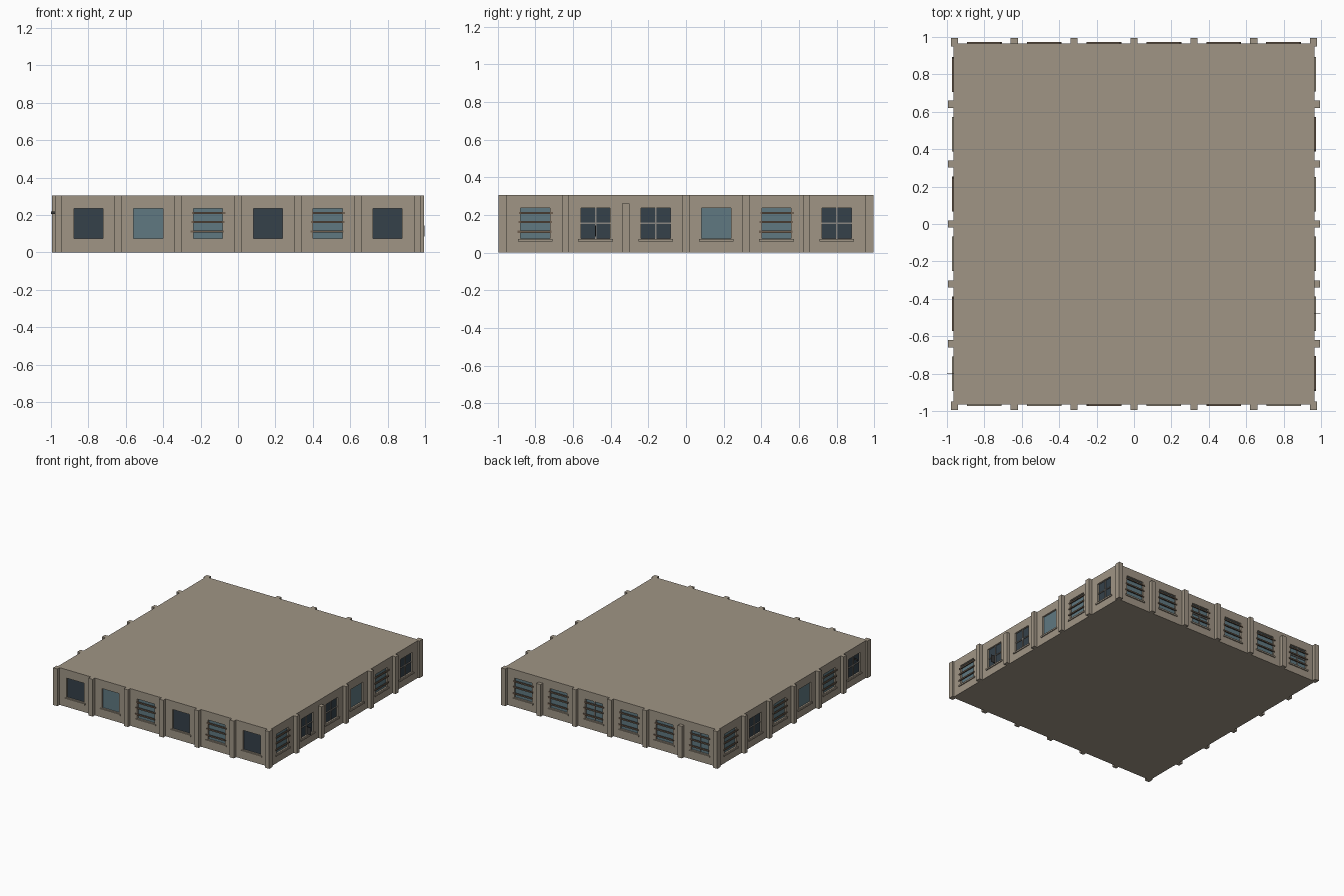
import bpy, bmesh, math
from mathutils import Matrix, Vector

cube = bpy.data.objects.get("Cube")
if cube:
    bpy.data.objects.remove(cube, do_unlink=True)


def material(name, rgb):
    m = bpy.data.materials.new(name)
    m.use_nodes = True
    m.diffuse_color = (*rgb, 1)
    m.node_tree.nodes["Principled BSDF"].inputs["Base Color"].default_value = (*rgb, 1)
    return m


STONE = material("stone", (0.35, 0.30, 0.235))
DARK = material("dark glass", (0.035, 0.052, 0.068))
LIGHT = material("light glass", (0.115, 0.19, 0.22))
WOOD = material("weathered wood", (0.16, 0.115, 0.08))
FRAME = material("window bars", (0.25, 0.24, 0.22))
IRON = material("dark iron", (0.04, 0.04, 0.04))

WALL, TOP, BAY, RECESS = 0.965, 0.305, 0.32, 0.015
WIN_W, WIN_LOW, WIN_HIGH = 0.156, 0.075, 0.236
WIN_MID = (WIN_LOW + WIN_HIGH) / 2
WIN_H = WIN_HIGH - WIN_LOW


class Part:
    """Collects boxes into one object."""

    def __init__(self, name, mat):
        self.name, self.mat, self.bm = name, mat, bmesh.new()

    def box(self, centre, size, turn=0.0, tilt=0.0):
        m = (Matrix.Rotation(turn, 4, 'Z') @ Matrix.Translation(centre)
             @ Matrix.Rotation(tilt, 4, 'Y') @ Matrix.Diagonal((*size, 1)))
        bmesh.ops.create_cube(self.bm, size=1, matrix=m)

    def finish(self):
        mesh = bpy.data.meshes.new(self.name)
        self.bm.to_mesh(mesh)
        self.bm.free()
        mesh.materials.append(self.mat)
        ob = bpy.data.objects.new(self.name, mesh)
        bpy.context.collection.objects.link(ob)
        return ob


body = Part("building_body", STONE)
body.box((0, 0, TOP / 2), (2 * WALL, 2 * WALL, TOP))
cutter = Part("window_cutter", STONE)
pillars = Part("pillars", STONE)
sills = Part("window_sills", STONE)
dark = Part("dark_windows", DARK)
light = Part("light_windows", LIGHT)
slats = Part("window_planks", WOOD)
bars = Part("window_cross_bars", FRAME)
rods = Part("broken_rods", IRON)

# Window kinds per side, left to right seen from outside:
# d dark, l light, s light with planks, p dark with cross bars, b both
sides = {"front": "dlsdsd", "left": "spplsp", "back": "ssbssb", "right": "spslsp"}
short = {("left", -1), ("back", -2), ("back", 2)}

for i, (side, kinds) in enumerate(sides.items()):
    turn = i * math.pi / 2
    ends = 3 if side in ("front", "back") else 2
    # Pillars between bays, the corner ones on front and back only
    for k in range(-ends, ends + 1):
        h = 0.262 if (side, k) in short else TOP
        pillars.box((k * BAY, -0.972, h / 2), (0.038, 0.044, h), turn)
    for n, kind in enumerate(kinds):
        u = (n - 2.5) * BAY
        cutter.box((u, -WALL, WIN_MID), (WIN_W, 2 * RECESS, WIN_H), turn)
        glass = dark if kind in "dp" else light
        glass.box((u, -WALL + RECESS, WIN_MID), (WIN_W, 0.002, WIN_H), turn)
        sills.box((u, -0.962, 0.066), (0.184, 0.022, 0.012), turn)
        if kind in "pb":
            bars.box((u, -0.954, WIN_MID), (0.008, 0.008, WIN_H), turn)
            bars.box((u, -0.954, WIN_MID), (WIN_W, 0.008, 0.008), turn)
        if kind in "sb":
            for j, z in enumerate((0.111, 0.163, 0.21)):
                slats.box((u + (j - 1) * 0.004, -0.967, z), (0.178, 0.01, 0.011), turn)

# Thin rods poking out of two side windows
rods.box((-1.5 * BAY, -0.98, 0.115), (0.004, 0.036, 0.06), math.pi / 2)
rods.box((2.5 * BAY, -0.98, 0.212), (0.004, 0.038, 0.012), 3 * math.pi / 2)

for part in (pillars, sills, dark, light, slats, bars, rods):
    part.finish()

# Sink the window openings into the walls
wall, cut = body.finish(), cutter.finish()
cut.hide_render = True
mod = wall.modifiers.new("window openings", 'BOOLEAN')
mod.operation, mod.solver, mod.object = 'DIFFERENCE', 'EXACT', cut
bpy.context.view_layer.objects.active = wall
bpy.ops.object.modifier_apply(modifier=mod.name)
bpy.data.objects.remove(cut, do_unlink=True)
